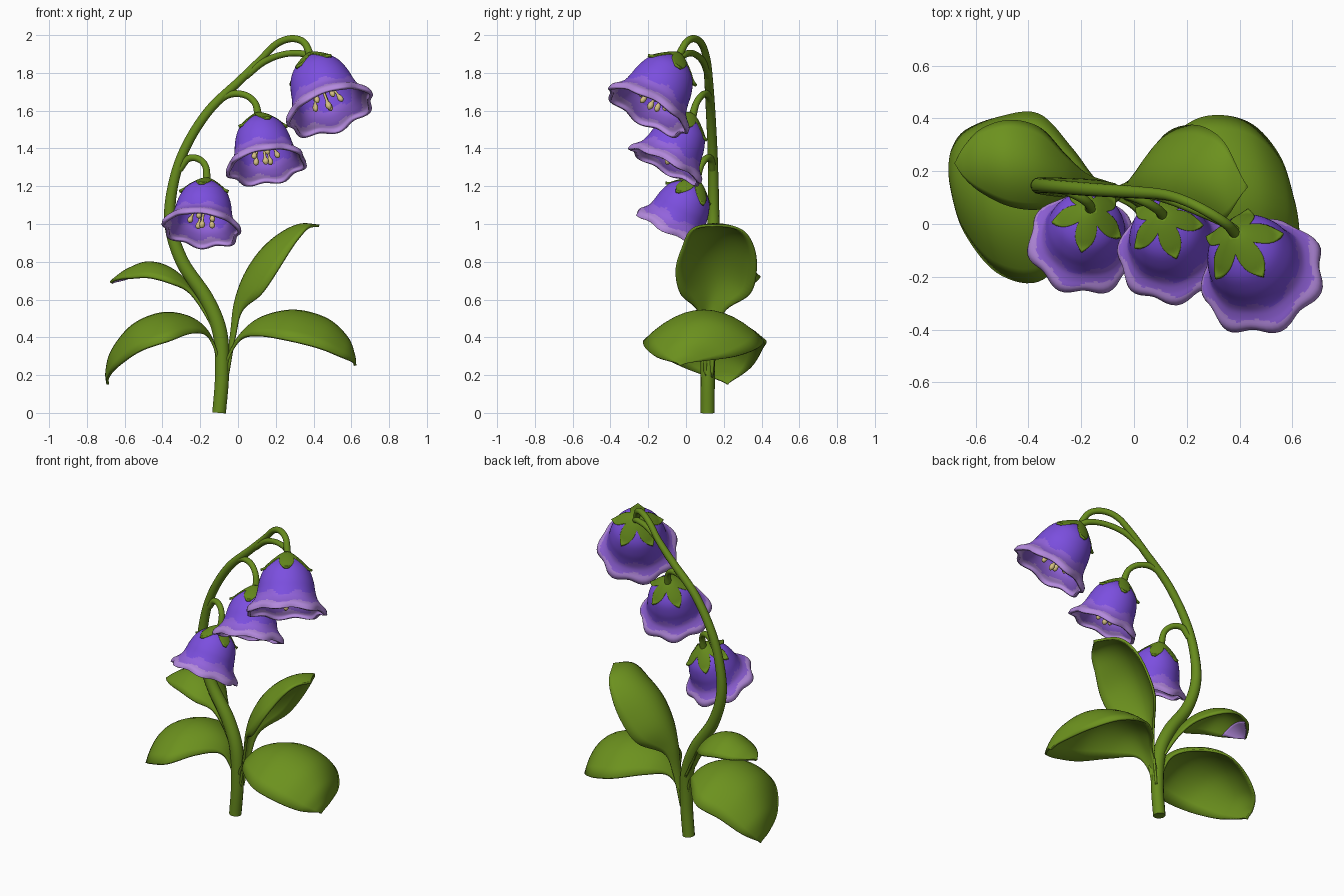
import bpy, bmesh, math
from mathutils import Vector

cube = bpy.data.objects.get("Cube")
if cube:
    bpy.data.objects.remove(cube, do_unlink=True)


def material(name, rgb):
    m = bpy.data.materials.new(name)
    m.use_nodes = True
    m.diffuse_color = (*rgb, 1)
    m.node_tree.nodes["Principled BSDF"].inputs["Base Color"].default_value = (*rgb, 1)
    return m


LEAF = material("leaf green", (0.15, 0.285, 0.013))
STEM = material("stem green", (0.135, 0.26, 0.012))
PURPLE = material("bell purple", (0.2, 0.078, 0.74))
VIOLET = material("soft violet", (0.29, 0.125, 0.72))
LILAC = material("rim lilac", (0.45, 0.25, 0.72))
CREAM = material("stamen cream", (0.65, 0.52, 0.22))


def smooth_path(points, steps):
    """Catmull-Rom curve through points of any dimension."""
    p = [Vector(q) for q in points]
    p = [p[0] * 2 - p[1]] + p + [p[-1] * 2 - p[-2]]
    out = []
    for i in range(1, len(p) - 2):
        a, b, c, d = p[i - 1:i + 3]
        for k in range(steps):
            t = k / steps
            out.append((b * 2 + (c - a) * t + (a * 2 - b * 5 + c * 4 - d) * t * t
                        + (b * 3 - a - c * 3 + d) * t ** 3) * 0.5)
    return out + [p[-2]]


def loft(name, rows, mats, closed=True, caps=False, thick=0, rule=None):
    """Skin rows of points into one smooth object."""
    bm = bmesh.new()
    grid = [[bm.verts.new(p) for p in row] for row in rows]
    n = len(grid[0])
    for j in range(len(grid) - 1):
        for i in range(n if closed else n - 1):
            k = (i + 1) % n
            f = bm.faces.new((grid[j][i], grid[j][k], grid[j + 1][k], grid[j + 1][i]))
            if rule:
                f.material_index = rule(j / (len(grid) - 1), i / n)
    if caps:
        bm.faces.new(grid[0])
        bm.faces.new(grid[-1])
    bmesh.ops.recalc_face_normals(bm, faces=bm.faces)
    mesh = bpy.data.meshes.new(name)
    bm.to_mesh(mesh)
    bm.free()
    for m in mats:
        mesh.materials.append(m)
    mesh.shade_smooth()
    mesh.set_sharp_from_angle(angle=math.radians(60))
    ob = bpy.data.objects.new(name, mesh)
    bpy.context.collection.objects.link(ob)
    if thick:
        mod = ob.modifiers.new("thickness", "SOLIDIFY")
        mod.thickness = thick
        mod.offset = 0


def tube(name, points, mat, sides=14, steps=8):
    path = smooth_path(points, steps)
    rows = []
    for i, p in enumerate(path):
        t = (path[min(i + 1, len(path) - 1)] - path[max(i - 1, 0)]).xyz.normalized()
        y = Vector((0, 1, 0))
        s = (y - t * y.dot(t)).normalized()
        b = t.cross(s)
        rows.append([p.xyz + (s * math.cos(a) + b * math.sin(a)) * p.w
                     for a in (math.tau * k / sides for k in range(sides))])
    loft(name, rows, [mat], caps=True)


def leaf(name, points, droop, fade=3, mat=LEAF, thick=0.014):
    """Blade along a spine; both edges sag towards droop, fading at the tip."""
    path = smooth_path(points, 7)
    rows = []
    for i, p in enumerate(path):
        w = max(p.w, 0.002)
        sag = Vector(droop) * w * (1 - (i / (len(path) - 1)) ** fade)
        rows.append([p.xyz + Vector((0, w * u, 0)) + sag * u * u
                     for u in (k / 6 - 1 for k in range(13))])
    loft(name, rows, [mat], closed=False, thick=thick)


# Main stem and flower stalks: x, y, z, radius
tube("main_stem", [(-0.1, 0.115, 0.0, 0.037), (-0.085, 0.115, 0.2, 0.038),
                   (-0.095, 0.12, 0.42, 0.04), (-0.165, 0.13, 0.6, 0.04),
                   (-0.295, 0.14, 0.8, 0.036), (-0.358, 0.145, 1.0, 0.032),
                   (-0.345, 0.145, 1.2, 0.028), (-0.28, 0.14, 1.4, 0.026),
                   (-0.155, 0.13, 1.6, 0.025), (0.01, 0.12, 1.76, 0.023),
                   (0.12, 0.11, 1.87, 0.02), (0.2, 0.085, 1.95, 0.019),
                   (0.28, 0.045, 1.981, 0.019), (0.35, 0.0, 1.96, 0.019),
                   (0.39, -0.045, 1.875, 0.021)], STEM)
tube("top_stalk", [(0.04, 0.12, 1.78, 0.018), (0.14, 0.09, 1.86, 0.018),
                   (0.25, 0.045, 1.9, 0.017), (0.35, 0.0, 1.9, 0.018),
                   (0.41, -0.05, 1.865, 0.02)], STEM)
tube("middle_stalk", [(-0.16, 0.13, 1.6, 0.02), (-0.06, 0.12, 1.68, 0.019),
                      (0.03, 0.09, 1.685, 0.018), (0.09, 0.055, 1.64, 0.018),
                      (0.11, 0.03, 1.555, 0.022)], STEM)
tube("lower_stalk", [(-0.31, 0.14, 1.29, 0.02), (-0.265, 0.13, 1.345, 0.019),
                     (-0.21, 0.105, 1.345, 0.018), (-0.17, 0.075, 1.3, 0.018),
                     (-0.165, 0.05, 1.2, 0.022)], STEM)

# Leaves: x, y, z, half width
leaf("lower_right_leaf", [(-0.08, 0.115, 0.16, 0.015), (-0.05, 0.115, 0.3, 0.027),
                          (0.02, 0.11, 0.42, 0.065), (0.13, 0.1, 0.505, 0.19),
                          (0.3, 0.095, 0.54, 0.305), (0.47, 0.085, 0.495, 0.3),
                          (0.575, 0.05, 0.4, 0.21), (0.612, 0.0, 0.31, 0.09),
                          (0.62, -0.03, 0.25, 0.0)], (-0.15, 0, -0.5), 12)
leaf("lower_left_leaf", [(-0.09, 0.115, 0.16, 0.015), (-0.115, 0.115, 0.32, 0.027),
                         (-0.17, 0.11, 0.44, 0.07), (-0.27, 0.1, 0.51, 0.19),
                         (-0.41, 0.1, 0.525, 0.315), (-0.56, 0.11, 0.46, 0.29),
                         (-0.665, 0.16, 0.33, 0.19), (-0.695, 0.2, 0.22, 0.08),
                         (-0.69, 0.22, 0.15, 0.0)], (0.15, 0, -0.45), 12)
leaf("upper_right_leaf", [(-0.065, 0.12, 0.2, 0.02), (-0.035, 0.125, 0.42, 0.035),
                          (-0.015, 0.135, 0.58, 0.07), (0.035, 0.155, 0.725, 0.18),
                          (0.12, 0.16, 0.855, 0.21), (0.225, 0.17, 0.947, 0.185),
                          (0.33, 0.16, 0.995, 0.13), (0.43, 0.14, 0.99, 0.0)],
     (0.52, 0, -0.58))
leaf("upper_left_leaf", [(-0.11, 0.13, 0.42, 0.03), (-0.19, 0.15, 0.57, 0.04),
                         (-0.27, 0.18, 0.69, 0.08), (-0.37, 0.21, 0.77, 0.15),
                         (-0.48, 0.23, 0.795, 0.16), (-0.58, 0.24, 0.76, 0.12),
                         (-0.64, 0.235, 0.72, 0.06), (-0.675, 0.23, 0.69, 0.0)],
     (0.1, 0, -0.6))
leaf("leaf_underside_patch", [(-0.575, 0.24, 0.752, 0.105), (-0.635, 0.235, 0.712, 0.05),
                              (-0.667, 0.23, 0.685, 0.0)],
     (0.06, 0, -0.36), mat=LILAC, thick=0.006)

# Unit profiles: depth down the axis, radius
BELL = smooth_path([(0, .05), (.04, .22), (.11, .4), (.25, .58), (.45, .69),
                    (.63, .74), (.78, .8), (.88, .9), (.96, 1.01), (1.04, 1.02)], 4)
CALYX = smooth_path([(-.08, .07), (-.03, .19), (.05, .34), (.15, .5), (.23, .61),
                     (.26, .73)], 4)
LOBES, SEPALS, SEGMENTS = 7, 5, 70


def bell_flower(name, top, mouth, radius):
    top, axis = Vector(top), Vector(mouth) - Vector(top)
    length, turn = axis.length, axis.to_track_quat("Z", "Y")

    def place(r, angle, depth):
        return top + turn @ Vector((r * radius * math.cos(angle),
                                    r * radius * math.sin(angle), depth * length))

    # Bell with a scalloped, flaring lip
    rows = []
    for depth, r in BELL:
        flare = max(0, (depth - 0.55) / 0.45) ** 2
        row = []
        for i in range(SEGMENTS):
            a = math.tau * i / SEGMENTS
            wave = math.cos(LOBES * a) * flare
            row.append(place(r * (1 + 0.045 * wave), a, depth + 0.02 * wave))
        rows.append(row)

    def petal_colour(v, u):
        v += 0.03 * math.sin(math.tau * u * LOBES) + 0.025 * math.sin(math.tau * u * 3)
        return 2 if v > 0.8 else 1 if v > 0.6 else 0

    loft(name + "_bell", rows, [PURPLE, VIOLET, LILAC], thick=0.018, rule=petal_colour)

    # Star-shaped calyx draped over the crown
    rows = []
    for j in range(13):
        row = []
        for i in range(SEGMENTS):
            tri = abs((i * SEPALS / SEGMENTS) % 1 * 2 - 1)
            s = j / 12 * (0.34 + 0.66 * tri) * (len(CALYX) - 1)
            k = min(int(s), len(CALYX) - 2)
            depth, r = CALYX[k].lerp(CALYX[k + 1], s - k)
            row.append(place(r, math.tau * i / SEGMENTS + 0.3, depth))
        rows.append(row)
    loft(name + "_calyx", rows, [STEM], thick=0.014)

    # Pistil and ring of splayed stamens
    def rod(label, r, a, shape):
        tube(label, [(*place(r * d, a, d), w) for d, w in shape], CREAM, 8, 4)

    rod(name + "_pistil", 0, 0, [(.2, .007), (.7, .007), (.83, .008), (.89, .016),
                                 (.95, .015), (.99, .004)])
    for n in range(SEPALS):
        rod(f"{name}_stamen_{n + 1}", 0.4, math.tau * n / SEPALS + 0.4,
            [(.2, .005), (.65, .006), (.75, .007), (.81, .014), (.87, .013), (.9, .003)])


bell_flower("top", (0.39, -0.05, 1.875), (0.487, -0.2, 1.605), 0.222)
bell_flower("middle", (0.11, 0.02, 1.56), (0.15, -0.105, 1.313), 0.197)
bell_flower("lower", (-0.165, 0.045, 1.215), (-0.193, -0.075, 0.977), 0.193)
